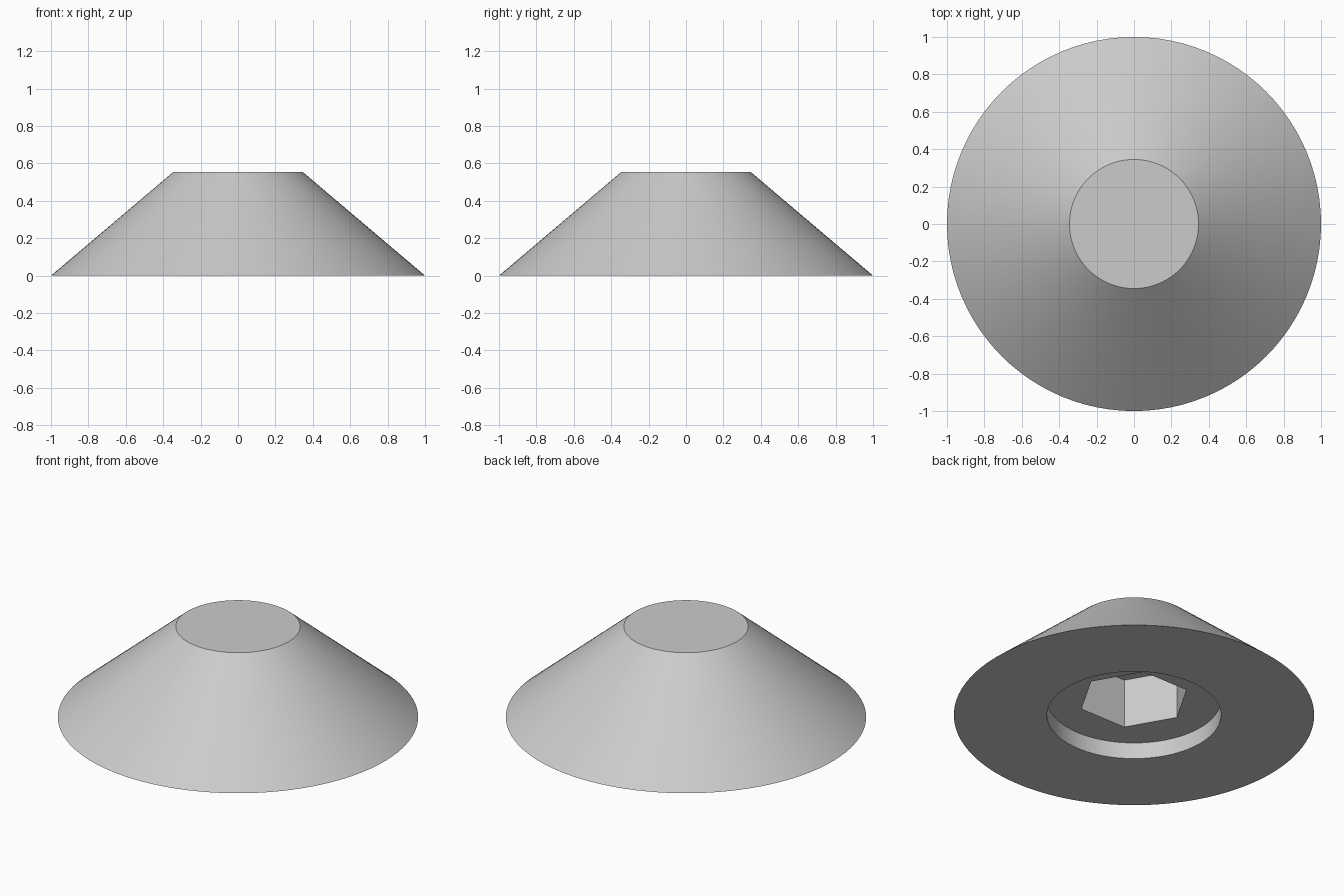
import bpy
import math

if "Cube" in bpy.data.objects:
    bpy.data.objects.remove(bpy.data.objects["Cube"], do_unlink=True)

HEIGHT = 0.555
RECESS_TOP = 0.1
SOCKET_TOP = 0.4

# One plain grey for the whole part
grey = bpy.data.materials.new("light_grey")
grey.use_nodes = True
colour = (0.6, 0.6, 0.6, 1)
grey.diffuse_color = colour
grey.node_tree.nodes["Principled BSDF"].inputs["Base Color"].default_value = colour


def frustum(name, sides, r_bottom, r_top, z0, z1, turn=0):
    bpy.ops.mesh.primitive_cone_add(
        vertices=sides, radius1=r_bottom, radius2=r_top, depth=z1 - z0,
        location=(0, 0, (z0 + z1) / 2), rotation=(0, 0, turn))
    obj = bpy.context.object
    obj.name = name
    obj.data.materials.append(grey)
    return obj


# Tapered body
body = frustum("tapered_body", 96, 1, 0.345, 0, HEIGHT)

# Round recess and hexagonal socket cut into the underside
cutters = [
    frustum("recess_cutter", 96, 0.483, 0.483, -0.1, RECESS_TOP),
    # primitive cones start on +y, so a quarter turn puts corners on the x axis
    frustum("socket_cutter", 6, 0.31, 0.31, -0.2, SOCKET_TOP, math.pi / 2),
]
bpy.context.view_layer.objects.active = body
for cutter in cutters:
    cutter.hide_render = True
    cut = body.modifiers.new(cutter.name, "BOOLEAN")
    cut.operation = "DIFFERENCE"
    cut.solver = "EXACT"
    cut.object = cutter
    bpy.ops.object.modifier_apply(modifier=cut.name)
    bpy.data.objects.remove(cutter, do_unlink=True)

# Put the origin at the base and smooth the round walls only
bpy.ops.object.select_all(action="DESELECT")
body.select_set(True)
bpy.ops.object.transform_apply(location=True, rotation=True, scale=True)
bpy.ops.object.shade_smooth_by_angle(angle=math.radians(30))
